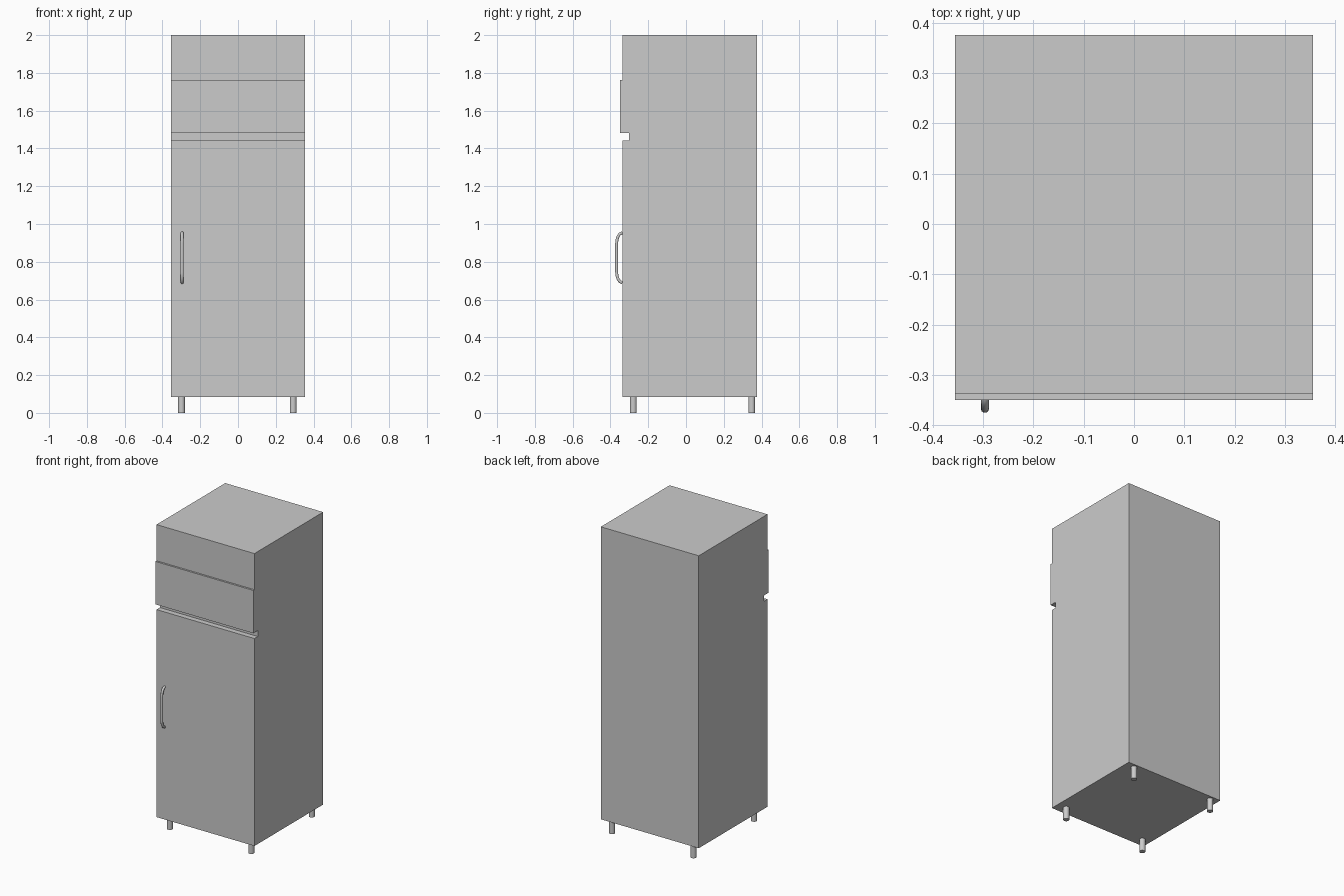
import bpy, bmesh, math

if "Cube" in bpy.data.objects:
    bpy.data.objects.remove(bpy.data.objects["Cube"])

HALF_W = 0.355
FRONT, BACK = -0.337, 0.375
BOTTOM, TOP = 0.083, 2.0


def extrude_profile(name, profile, x0, x1):
    """Extrude a closed (y, z) outline along x."""
    bm = bmesh.new()
    face = bm.faces.new([bm.verts.new((x0, y, z)) for y, z in profile])
    ext = bmesh.ops.extrude_face_region(bm, geom=[face])
    moved = [g for g in ext["geom"] if isinstance(g, bmesh.types.BMVert)]
    bmesh.ops.translate(bm, verts=moved, vec=(x1 - x0, 0, 0))
    bmesh.ops.recalc_face_normals(bm, faces=bm.faces)
    mesh = bpy.data.meshes.new(name)
    bm.to_mesh(mesh)
    bm.free()
    obj = bpy.data.objects.new(name, mesh)
    bpy.context.collection.objects.link(obj)
    return obj


# Cabinet: lower door, finger groove, raised drawer front, top fascia
PANEL, GROOVE = -0.349, -0.302
extrude_profile("cabinet_body", [
    (BACK, BOTTOM), (FRONT, BOTTOM),
    (FRONT, 1.443), (GROOVE, 1.443),
    (GROOVE, 1.482), (PANEL, 1.482),
    (PANEL, 1.763), (FRONT, 1.763),
    (FRONT, TOP), (BACK, TOP)], -HALF_W, HALF_W)

# Four round legs
for side, x in (("left", -0.299), ("right", 0.292)):
    for end, y in (("front", -0.279), ("back", 0.348)):
        bpy.ops.mesh.primitive_cylinder_add(
            vertices=24, radius=0.018, depth=BOTTOM, location=(x, y, BOTTOM / 2))
        leg = bpy.context.object
        leg.name = f"{end}_{side}_leg"
        bpy.ops.object.shade_smooth_by_angle()

# Door handle: straight grip with a quarter-ellipse bend at each end
MID, HALF_LEN, BEND, REACH = 0.8215, 0.131, 0.055, 0.030
upper = []
for i in range(9):
    a = math.radians(90 * i / 8)
    upper.append((FRONT - REACH * math.sin(a),
                  HALF_LEN - BEND + BEND * math.cos(a)))
path = upper + [(y, -z) for y, z in reversed(upper)]
curve = bpy.data.curves.new("door_handle", "CURVE")
curve.dimensions = "3D"
curve.bevel_depth = 0.008
curve.bevel_resolution = 3
curve.use_fill_caps = True
spline = curve.splines.new("POLY")
spline.points.add(len(path) - 1)
for p, (y, z) in zip(spline.points, path):
    p.co = (-0.296, y, MID + z, 1)
handle = bpy.data.objects.new("door_handle", curve)
bpy.context.collection.objects.link(handle)
